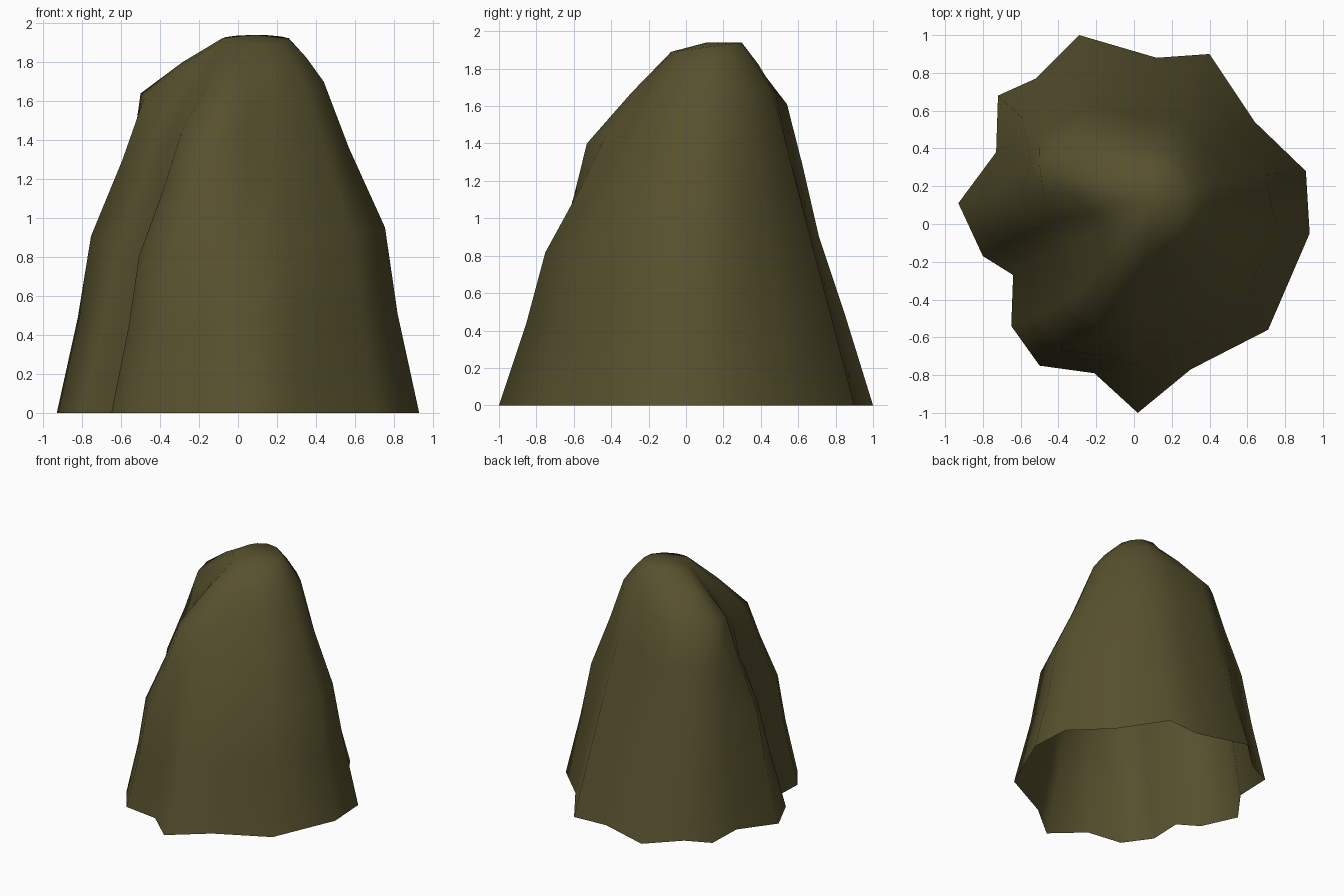
import bpy, bmesh, math
from mathutils import Vector

# One row per rib or gully, counter-clockwise from the right:
# base x, base y, shoulder x, shoulder y, shoulder z, outward bulge
RIBS = [
    (0.93, -0.05, 0.44, 0.05, 1.70, 0.09),
    (0.91, 0.28, 0.42, 0.22, 1.71, 0.05),
    (0.64, 0.54, 0.34, 0.34, 1.69, 0.01),
    (0.40, 0.90, 0.22, 0.46, 1.68, 0.00),
    (0.12, 0.88, 0.04, 0.48, 1.67, -0.01),
    (-0.29, 1.00, -0.20, 0.54, 1.61, -0.03),
    (-0.52, 0.77, -0.33, 0.48, 1.63, 0.01),
    (-0.72, 0.68, -0.43, 0.41, 1.63, 0.04),
    (-0.73, 0.38, -0.50, 0.31, 1.64, 0.00),
    (-0.93, 0.11, -0.48, 0.16, 1.62, 0.07),
    (-0.80, -0.17, -0.39, 0.03, 1.52, 0.04),
    (-0.64, -0.27, -0.34, -0.12, 1.44, 0.00),
    (-0.65, -0.54, -0.29, -0.36, 1.44, 0.07),
    (-0.50, -0.75, -0.21, -0.51, 1.41, 0.06),
    (-0.21, -0.79, -0.08, -0.53, 1.40, 0.05),
    (0.02, -1.00, 0.05, -0.42, 1.46, 0.07),
    (0.30, -0.77, 0.20, -0.28, 1.55, 0.08),
    (0.71, -0.56, 0.36, -0.15, 1.64, 0.09),
]
PEAK = Vector((0.09, 0.11, 1.94))

bm = bmesh.new()
rings = []

# Walls: (fraction of the way to the shoulder, strength of the bulge)
for t, strength in ((0, 0), (0.3, 0.4), (0.56, 1.1), (0.8, 0.35), (1, 0)):
    ring = []
    for bx, by, sx, sy, sz, bulge in RIBS:
        base, shoulder = Vector((bx, by, 0)), Vector((sx, sy, sz))
        out = base.normalized() * bulge * strength
        ring.append(bm.verts.new(base.lerp(shoulder, t) + out))
    rings.append(ring)

# Rounded crown: ease from the shoulder to a slightly tilted oval top
for t, lift in ((0.52, 0.015), (1, 0)):
    ring = []
    for _, _, sx, sy, sz, _ in RIBS:
        a = math.atan2(sy - PEAK.y, sx - PEAK.x)
        top = Vector((PEAK.x + 0.18 * math.cos(a), PEAK.y + 0.19 * math.sin(a),
                      1.915 + 0.025 * math.sin(a)))
        p = Vector((sx, sy, sz)).lerp(top, t)
        p.z += lift
        ring.append(bm.verts.new(p))
    rings.append(ring)

n = len(RIBS)
for low, high in zip(rings, rings[1:]):
    for i in range(n):
        j = (i + 1) % n
        bm.faces.new((low[i], low[j], high[j], high[i]))
tip = bm.verts.new(PEAK)
for i in range(n):
    bm.faces.new((rings[-1][i], rings[-1][(i + 1) % n], tip))

# Smooth shell, open underneath
for f in bm.faces:
    f.smooth = True
mesh = bpy.data.meshes.new("rock")
bm.to_mesh(mesh)
bm.free()
rock = bpy.data.objects.new("rock", mesh)
bpy.context.collection.objects.link(rock)

olive = bpy.data.materials.new("olive brown stone")
olive.diffuse_color = (0.095, 0.082, 0.027, 1)
mesh.materials.append(olive)
